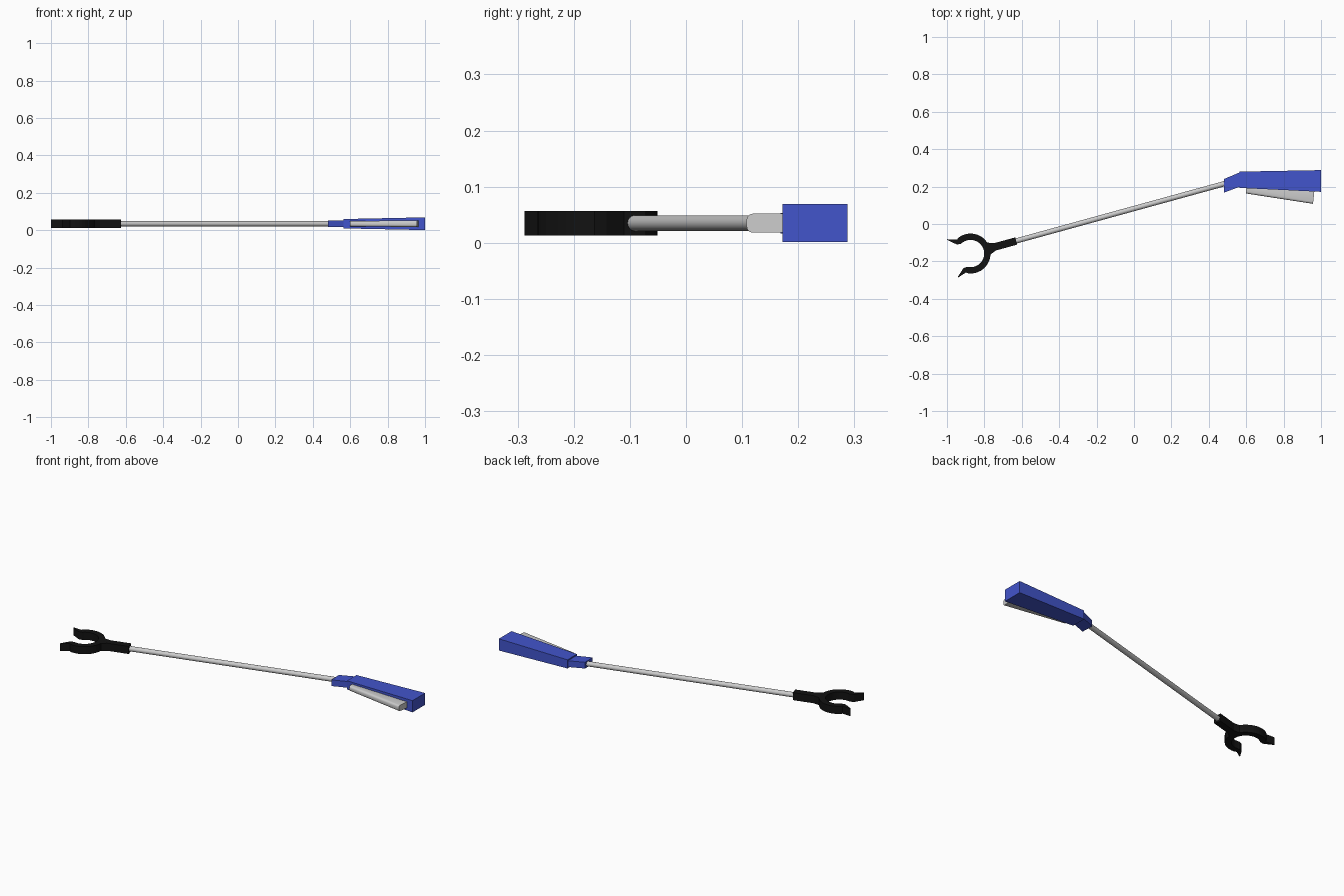
import bpy, bmesh
from math import sin, cos, radians, atan2, pi
from mathutils import Vector, Matrix

if "Cube" in bpy.data.objects:
    bpy.data.objects.remove(bpy.data.objects["Cube"])


def material(name, color):
    m = bpy.data.materials.new(name)
    m.diffuse_color = (*color, 1)
    m.use_nodes = True
    m.node_tree.nodes["Principled BSDF"].inputs["Base Color"].default_value = m.diffuse_color
    return m


BLUE = material("blue", (0.055, 0.09, 0.6))
BLACK = material("black", (0.006, 0.006, 0.006))
MID_Z = 0.035


def finish(name, bm, mat=None, smooth=None):
    bmesh.ops.recalc_face_normals(bm, faces=bm.faces[:])
    me = bpy.data.meshes.new(name)
    bm.to_mesh(me)
    bm.free()
    ob = bpy.data.objects.new(name, me)
    bpy.context.collection.objects.link(ob)
    if mat:
        me.materials.append(mat)
    if smooth:
        bpy.ops.object.select_all(action='DESELECT')
        ob.select_set(True)
        bpy.context.view_layer.objects.active = ob
        bpy.ops.object.shade_smooth_by_angle(angle=radians(smooth))
    return ob


def tapered_block(name, start, end, mat=None, bevel=0, segments=3):
    """Box lofted between two end sections: (x_low, x_high, y_low, y_high, half_height)."""
    bm = bmesh.new()
    rings = []
    for xl, xh, yl, yh, h in (start, end):
        pts = [(xl, yl, -h), (xh, yh, -h), (xh, yh, h), (xl, yl, h)]
        rings.append([bm.verts.new((x, y, MID_Z + z)) for x, y, z in pts])
    a, b = rings
    bm.faces.new(a)
    bm.faces.new(b)
    sides = []
    for i in range(4):
        j = (i + 1) % 4
        bm.faces.new((a[i], a[j], b[j], b[i]))
        sides.append(bm.edges.get((a[i], b[i])))
    if bevel:
        bmesh.ops.bevel(bm, geom=sides, offset=bevel, segments=segments,
                        profile=0.5, affect='EDGES')
    return finish(name, bm, mat, 40 if bevel else None)


# Long grey rod between claw and handle
p0, p1 = Vector((-0.65, -0.096, MID_Z)), Vector((0.54, 0.231, MID_Z))
axis = p1 - p0
bm = bmesh.new()
bmesh.ops.create_cone(
    bm, cap_ends=True, segments=24, radius1=0.014, radius2=0.014, depth=axis.length,
    matrix=Matrix.Translation((p0 + p1) / 2) @ axis.to_track_quat('Z', 'Y').to_matrix().to_4x4())
finish("rod", bm, None, 40)

# Claw: half outline (u points out of the jaws), mirrored and extruded
def arc(r, a0, a1, n):
    return [(r * cos(radians(a0 + (a1 - a0) * i / n)),
             r * sin(radians(a0 + (a1 - a0) * i / n))) for i in range(n + 1)]


half = [(-0.253, 0.02), (-0.135, 0.02)] + arc(0.107, 162, 68, 10)
half += [(0.05, 0.091), (0.1, 0.107), (0.097, 0.101), (0.058, 0.066)]
half += arc(0.073, 60, 180, 12)
outline = half + [(u, -v) for u, v in reversed(half[:-1])]
turn = atan2(axis.y, axis.x) + pi
bm = bmesh.new()
verts = [bm.verts.new((-0.874 + u * cos(turn) - v * sin(turn),
                       -0.158 + u * sin(turn) + v * cos(turn), 0.013)) for u, v in outline]
face = bm.faces.new(verts)
ext = bmesh.ops.extrude_face_region(bm, geom=[face])
bmesh.ops.translate(bm, vec=(0, 0, 0.044),
                    verts=[g for g in ext["geom"] if isinstance(g, bmesh.types.BMVert)])
bmesh.ops.triangulate(bm, faces=[f for f in bm.faces if len(f.verts) > 4])
finish("claw", bm, BLACK)

# Blue handle and its narrower collar around the rod
tapered_block("handle", (0.565, 0.565, 0.193, 0.28, 0.025),
              (1.0, 1.0, 0.172, 0.288, 0.034), BLUE)
tapered_block("handle_collar", (0.482, 0.48, 0.168, 0.24, 0.018),
              (0.58, 0.575, 0.205, 0.28, 0.018), BLUE)

# Grey squeeze trigger, hinged at the front of the handle
tapered_block("trigger", (0.60, 0.597, 0.163, 0.21, 0.015),
              (0.957, 0.967, 0.108, 0.20, 0.017), None, bevel=0.011)
